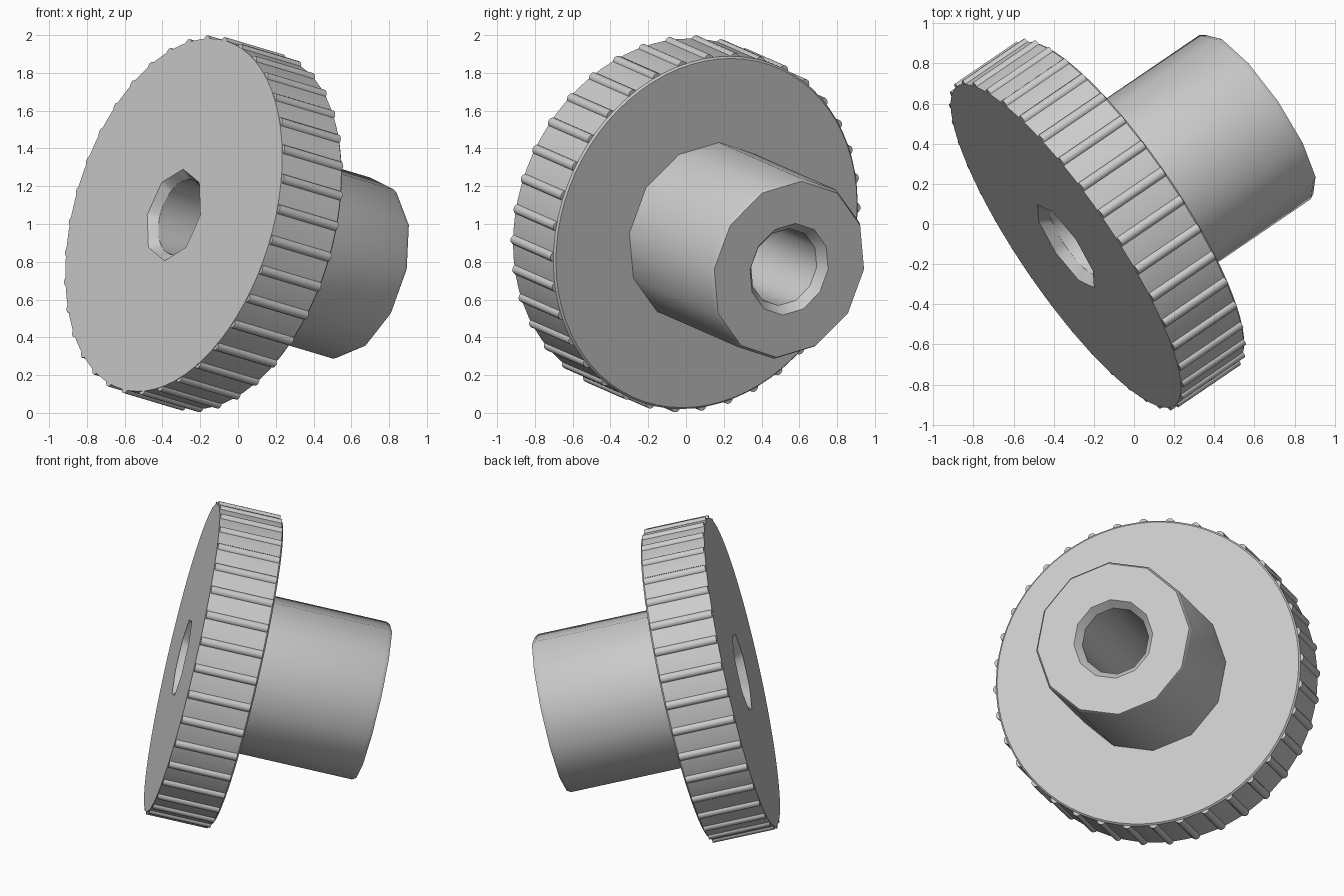
import bpy, bmesh
from math import pi, cos, sin, radians
from mathutils import Matrix, Vector

cube = bpy.data.objects.get("Cube")
if cube:
    bpy.data.objects.remove(cube, do_unlink=True)

# Single plain grey
grey = bpy.data.materials.new("light_grey")
grey.use_nodes = True
colour = (0.6, 0.6, 0.6, 1)
grey.diffuse_color = colour
grey.node_tree.nodes["Principled BSDF"].inputs["Base Color"].default_value = colour

# Tilted frame: local z runs from the wheel face to the hub end
axis = Vector((0.803, 0.547, -0.24)).normalized()
side = axis.cross(Vector((0, 0, 1))).normalized()
up = side.cross(axis).normalized()
frame = Matrix((up, side, axis)).transposed().to_4x4()
frame.translation = Vector((-0.34, -0.11, 1.048))


def finish(name, bm, angle):
    bmesh.ops.recalc_face_normals(bm, faces=bm.faces)
    mesh = bpy.data.meshes.new(name)
    bm.to_mesh(mesh)
    bm.free()
    mesh.materials.append(grey)
    obj = bpy.data.objects.new(name, mesh)
    obj.matrix_world = frame
    bpy.context.collection.objects.link(obj)
    bpy.ops.object.select_all(action="DESELECT")
    obj.select_set(True)
    bpy.context.view_layer.objects.active = obj
    bpy.ops.object.shade_smooth_by_angle(angle=radians(angle))
    return obj


def ring_radius(radius, sides, a):
    """Radius of a regular polygon at angle a; sides = 0 is a circle."""
    if not sides:
        return radius
    step = 2 * pi / sides
    return radius * cos(step / 2) / cos(a % step - step / 2)


def lathe(name, profile, segments, closed, angle):
    """Spin (radius, height, polygon sides) rings around local z."""
    bm = bmesh.new()
    rings = []
    for radius, z, sides in profile:
        ring = []
        for i in range(segments):
            a = 2 * pi * i / segments
            r = ring_radius(radius, sides, a)
            ring.append(bm.verts.new((r * cos(a), r * sin(a), z)))
        rings.append(ring)
    pairs = list(zip(rings, rings[1:]))
    if closed:
        pairs.append((rings[-1], rings[0]))
    for lower, upper in pairs:
        for i in range(segments):
            j = (i + 1) % segments
            bm.faces.new((lower[i], lower[j], upper[j], upper[i]))
    return finish(name, bm, angle)


# Wheel: octagonal countersink, flat face, rim, back edge, back face
lathe("wheel", [(0.205, 0.05, 0), (0.25, 0, 8), (0.962, 0, 0),
                (0.962, 0.39, 0), (0.952, 0.4, 0), (0.4, 0.4, 0)],
      72, False, 30)

# Hub: coarse tube with chamfered end and countersunk bore
lathe("hub", [(0.21, 0.05, 0), (0.494, 0.05, 0), (0.494, 1.175, 0),
              (0.48, 1.2, 0), (0.25, 1.2, 0), (0.21, 1.15, 0)],
      12, True, 32)

# Grip ribs around the rim
bm = bmesh.new()
for k in range(36):
    a = radians(8 + 10 * k)
    place = (Matrix.Rotation(a, 4, "Z")
             @ Matrix.Translation((0.953, 0, 0.197)))
    bmesh.ops.create_cone(bm, cap_ends=True, segments=10, radius1=0.028,
                          radius2=0.028, depth=0.386, matrix=place)
finish("grip_ribs", bm, 40)
